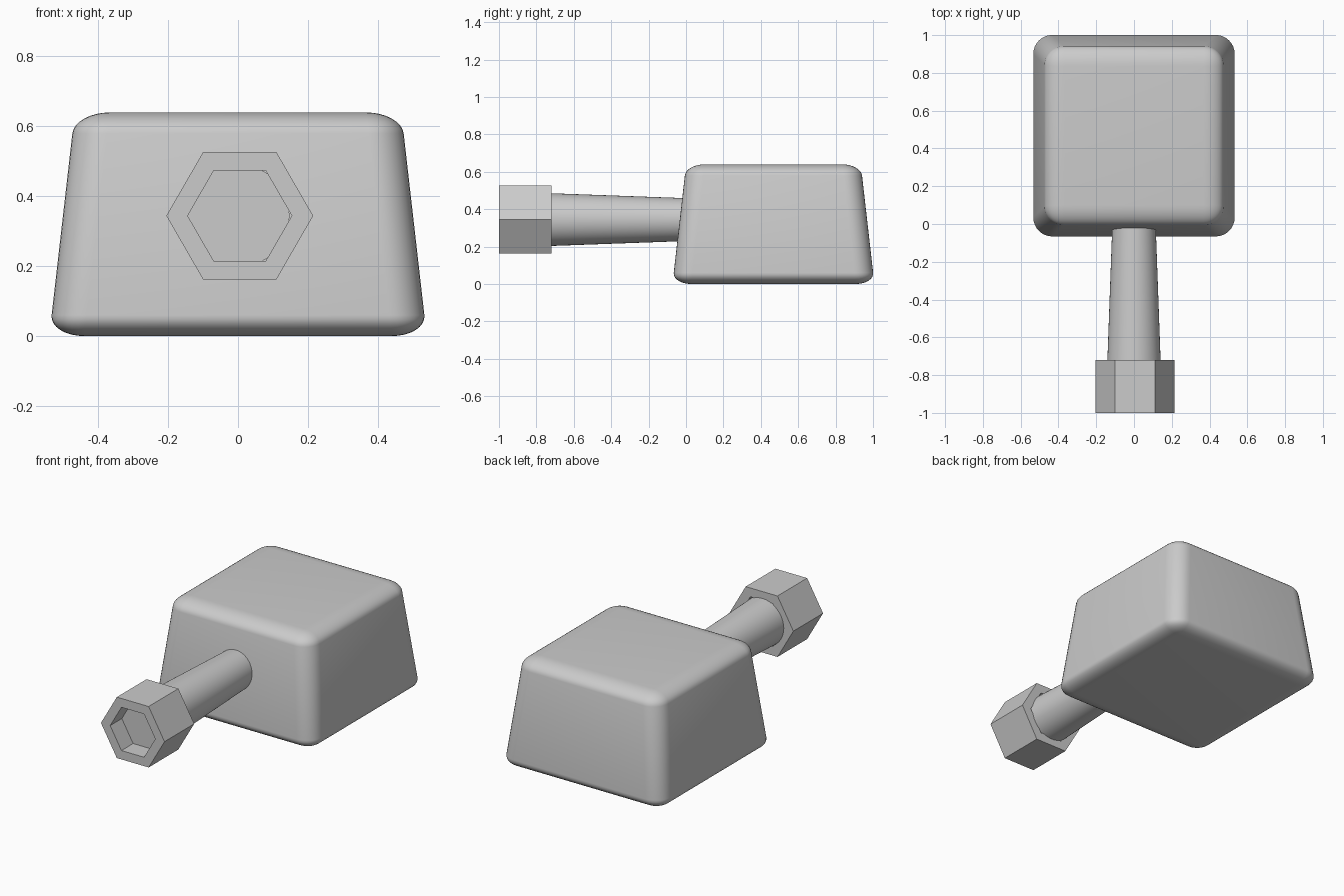
import bpy, bmesh, math
from mathutils import Vector

if "Cube" in bpy.data.objects:
    bpy.data.objects.remove(bpy.data.objects["Cube"])


def add_object(name, bm, smooth=True):
    bmesh.ops.recalc_face_normals(bm, faces=bm.faces[:])
    mesh = bpy.data.meshes.new(name)
    bm.to_mesh(mesh)
    bm.free()
    obj = bpy.data.objects.new(name, mesh)
    bpy.context.collection.objects.link(obj)
    if smooth:
        bpy.ops.object.select_all(action='DESELECT')
        obj.select_set(True)
        bpy.context.view_layer.objects.active = obj
        bpy.ops.object.shade_smooth_by_angle(angle=math.radians(30))
    return obj


def ring(bm, radius, y, sides, cx, cz):
    """Ring of vertices around the handle axis (along y)."""
    step = 2 * math.pi / sides
    return [bm.verts.new((cx + radius * math.cos(i * step), y,
                          cz + radius * math.sin(i * step))) for i in range(sides)]


def bridge(bm, a, b):
    for i in range(len(a)):
        j = (i + 1) % len(a)
        bm.faces.new((a[i], a[j], b[j], b[i]))


AXIS_Z = 0.344

# Head: tapered cube, rounded, then flattened to its height
bm = bmesh.new()
bmesh.ops.create_cube(bm, size=2)
for v in bm.verts:
    half = 0.467 if v.co.z > 0 else 0.54
    v.co = Vector((v.co.x * half, v.co.y * half, v.co.z * 0.533))
bmesh.ops.bevel(bm, geom=bm.edges[:], offset=0.1, offset_type='OFFSET',
                segments=8, profile=0.5, affect='EDGES')
for v in bm.verts:
    v.co = Vector((v.co.x, v.co.y + 0.4675, (v.co.z + 0.533) * 0.6))
add_object("hammer_head", bm)

# Handle: tapered round shaft, ending inside the head and the grip
bm = bmesh.new()
front = ring(bm, 0.147, -0.89, 64, 0, AXIS_Z)
back = ring(bm, 0.111, 0.1, 64, 0, AXIS_Z)
bridge(bm, front, back)
bm.faces.new(front)
bm.faces.new(back)
add_object("handle_shaft", bm)

# Pommel: hexagonal tube around the end of the shaft
bm = bmesh.new()
loops = [ring(bm, r, y, 6, 0.005, AXIS_Z)
         for r, y in ((0.21, -1), (0.21, -0.72), (0.149, -0.72), (0.149, -1))]
for i in range(4):
    bridge(bm, loops[i], loops[(i + 1) % 4])
add_object("hex_pommel", bm, smooth=False)
